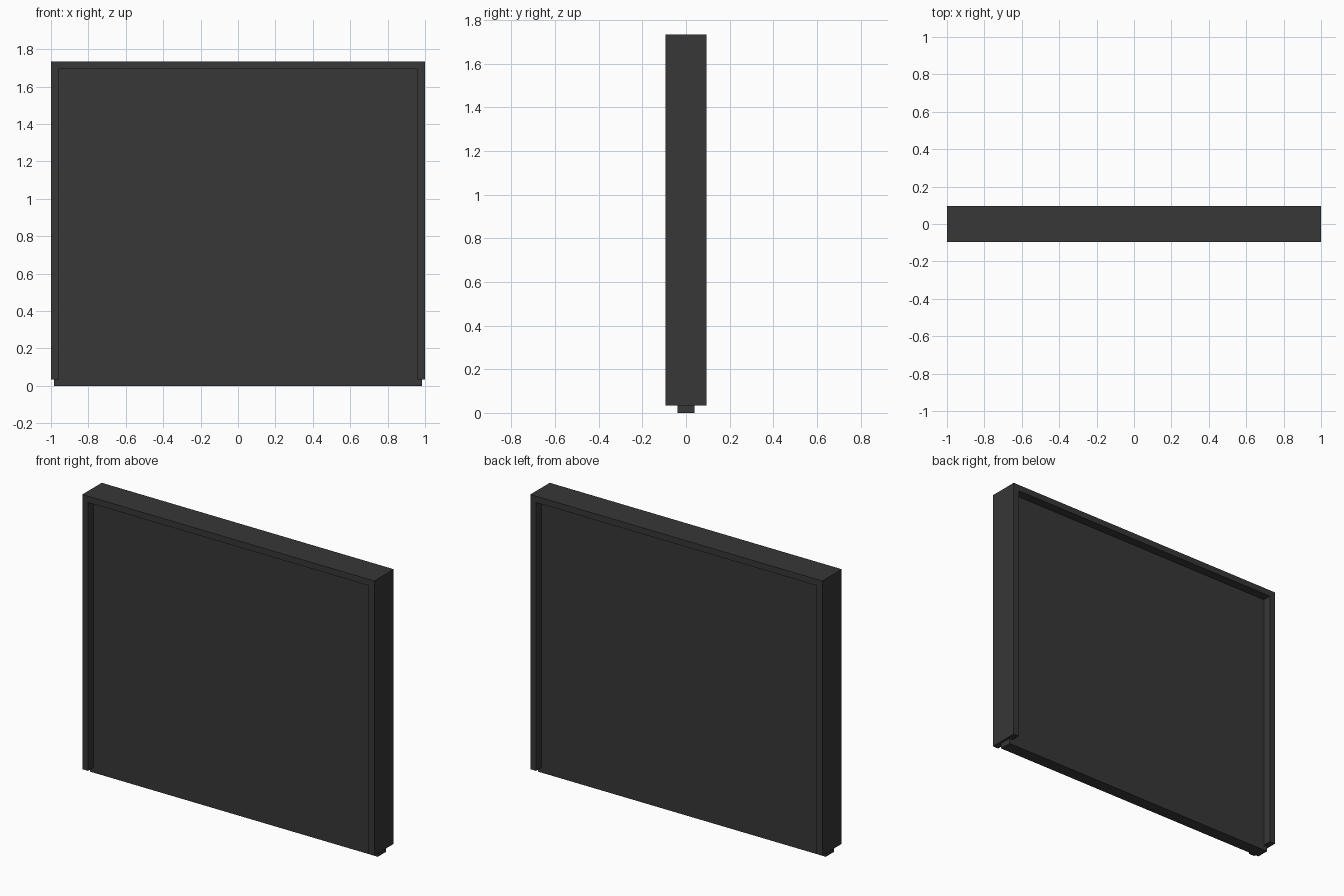
import bpy
import bmesh
from mathutils import Vector

if "Cube" in bpy.data.objects:
    bpy.data.objects.remove(bpy.data.objects["Cube"])

charcoal = bpy.data.materials.new("charcoal")
charcoal.use_nodes = True
colour = (0.038, 0.038, 0.038, 1)
charcoal.diffuse_color = colour
charcoal.node_tree.nodes["Principled BSDF"].inputs["Base Color"].default_value = colour


def extrude_outline(name, outline, half_depth):
    """Extrude an x-z outline evenly to both sides of y = 0."""
    bm = bmesh.new()
    face = bm.faces.new([bm.verts.new((x, -half_depth, z)) for x, z in outline])
    result = bmesh.ops.extrude_face_region(bm, geom=[face])
    verts = [v for v in result["geom"] if isinstance(v, bmesh.types.BMVert)]
    bmesh.ops.translate(bm, verts=verts, vec=Vector((0, 2 * half_depth, 0)))
    bmesh.ops.recalc_face_normals(bm, faces=bm.faces[:])
    mesh = bpy.data.meshes.new(name)
    bm.to_mesh(mesh)
    bm.free()
    mesh.materials.append(charcoal)
    obj = bpy.data.objects.new(name, mesh)
    bpy.context.collection.objects.link(obj)
    return obj


top, foot, width = 1.733, 0.033, 0.039
inner, head = 1 - width, top - width

# Surrounding frame: two side posts and a head, open at the bottom
half = [(inner, head), (inner, foot), (1, foot), (1, top)]
extrude_outline("frame", half + [(-x, z) for x, z in reversed(half)], 0.095)

# Panel seated in the frame, reaching just below the posts
edge, panel_top = 0.985, top - 0.015
extrude_outline("panel", [(-edge, 0), (edge, 0), (edge, panel_top), (-edge, panel_top)], 0.039)
